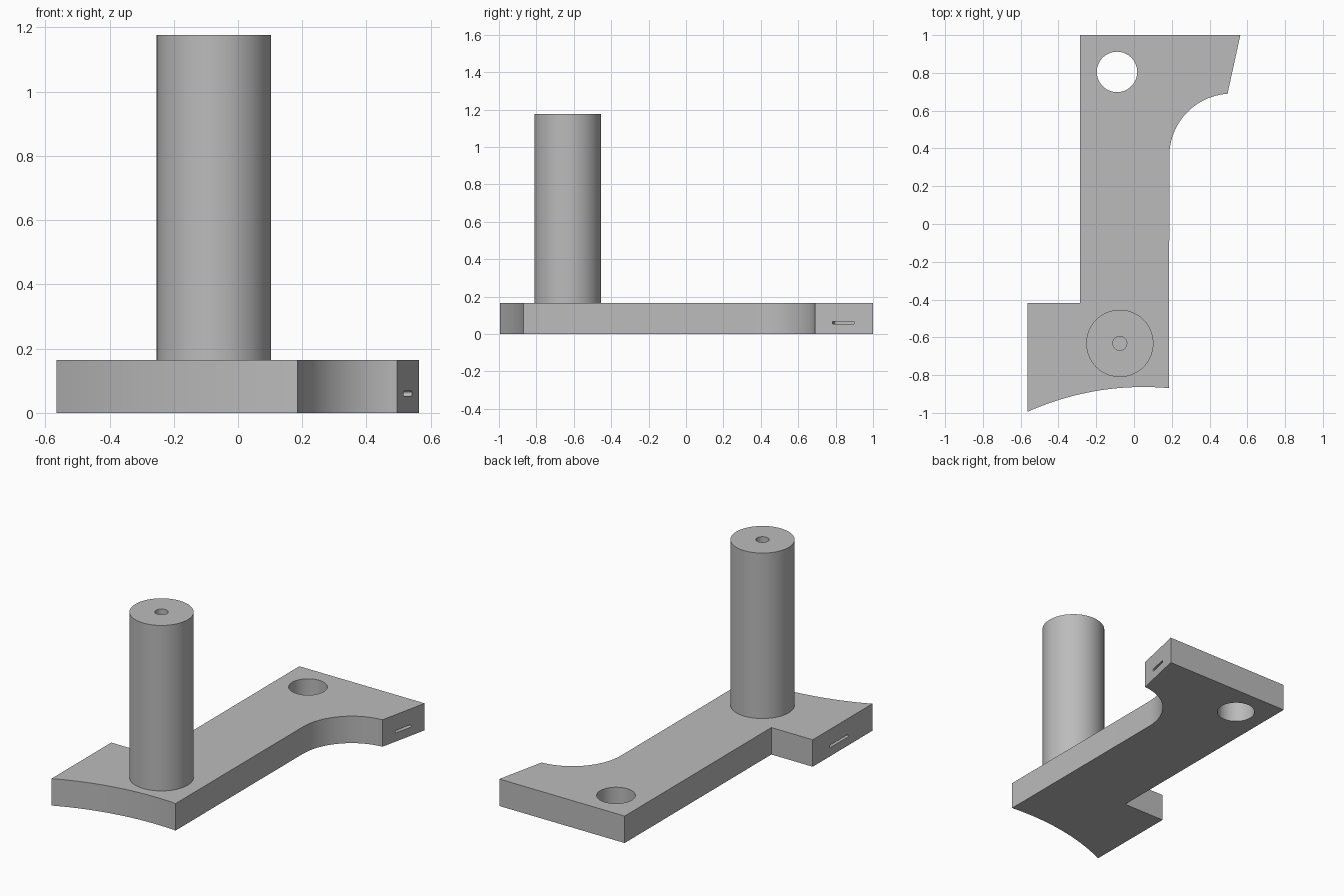
import bpy, bmesh, math
from mathutils import Matrix, Vector

cube = bpy.data.objects.get("Cube")
if cube:
    bpy.data.objects.remove(cube, do_unlink=True)

PLATE_TOP, POST_TOP = 0.165, 1.177
POST_X, POST_Y = -0.075, -0.632

grey = bpy.data.materials.new("plain grey")
grey.use_nodes = True
grey.diffuse_color = (0.5, 0.5, 0.5, 1)
grey.node_tree.nodes["Principled BSDF"].inputs["Base Color"].default_value = (0.5, 0.5, 0.5, 1)


def arc(cx, cy, r, start, end, steps):
    """Points on an arc, angles in degrees."""
    angles = [math.radians(start + (end - start) * i / steps) for i in range(steps + 1)]
    return [(cx + r * math.cos(a), cy + r * math.sin(a)) for a in angles]


def prism(name, outline, z0, z1, matrix=Matrix()):
    """Extrude a flat outline between two heights."""
    bm = bmesh.new()
    base = bm.faces.new([bm.verts.new((x, y, z0)) for x, y in outline])
    top = bmesh.ops.extrude_face_region(bm, geom=[base])["geom"]
    moved = [v for v in top if isinstance(v, bmesh.types.BMVert)]
    bmesh.ops.translate(bm, verts=moved, vec=(0, 0, z1 - z0))
    bmesh.ops.transform(bm, matrix=matrix, verts=bm.verts)
    bmesh.ops.recalc_face_normals(bm, faces=bm.faces)
    mesh = bpy.data.meshes.new(name)
    bm.to_mesh(mesh)
    bm.free()
    mesh.materials.append(grey)
    obj = bpy.data.objects.new(name, mesh)
    bpy.context.collection.objects.link(obj)
    return obj


def cylinder(name, x, y, r, z0, z1, sides=64):
    return prism(name, arc(x, y, r, 0, 360, sides)[:-1], z0, z1)


def slot_cutter(name, centre, tangent, length, height, depth):
    """Round-ended slot lying along a side face."""
    r, half = height / 2, (length - height) / 2
    outline = arc(half, 0, r, -90, 90, 8) + arc(-half, 0, r, 90, 270, 8)
    t, up = Vector(tangent).normalized(), Vector((0, 0, 1))
    frame = Matrix((t, up, t.cross(up))).transposed().to_4x4()
    return prism(name, outline, -depth, depth, Matrix.Translation(centre) @ frame)


def cut(obj, cutter):
    mod = obj.modifiers.new("cut", 'BOOLEAN')
    mod.operation, mod.solver, mod.object = 'DIFFERENCE', 'EXACT', cutter
    bpy.context.view_layer.objects.active = obj
    bpy.ops.object.modifier_apply(modifier=mod.name)
    bpy.data.objects.remove(cutter, do_unlink=True)


# Base plate: rear head, curved shoulder, straight arm, concave front edge, side foot
shoulder = arc(0.517, 0.36, 0.33, 93.8, 180, 24)
front_edge = arc(0.05, -2.363, 1.5, 84.8, 114.2, 32)
outline = [(-0.285, 1), (0.563, 1)] + shoulder + front_edge + [(-0.565, -0.418), (-0.285, -0.418)]
plate = prism("base_plate", outline, 0, PLATE_TOP)

# Through hole in the head and a slot in each end face
cut(plate, cylinder("hole_cutter", -0.09, 0.805, 0.107, -0.1, 0.3))
cut(plate, slot_cutter("head_slot_cutter", (0.528, 0.842, 0.06), (0.067, 0.31, 0), 0.122, 0.015, 0.06))
cut(plate, slot_cutter("foot_slot_cutter", (-0.565, -0.67, 0.06), (0, 1, 0), 0.18, 0.015, 0.06))

# Upright post with a blind hole in its top
post = cylinder("post", POST_X, POST_Y, 0.178, PLATE_TOP, POST_TOP)
cut(post, cylinder("post_hole_cutter", POST_X, POST_Y, 0.037, POST_TOP - 0.3, POST_TOP + 0.1, 32))

# Smooth round surfaces, keep edges sharp
for obj in (plate, post):
    bpy.ops.object.select_all(action='DESELECT')
    obj.select_set(True)
    bpy.context.view_layer.objects.active = obj
    bpy.ops.object.shade_smooth_by_angle(angle=math.radians(30))
